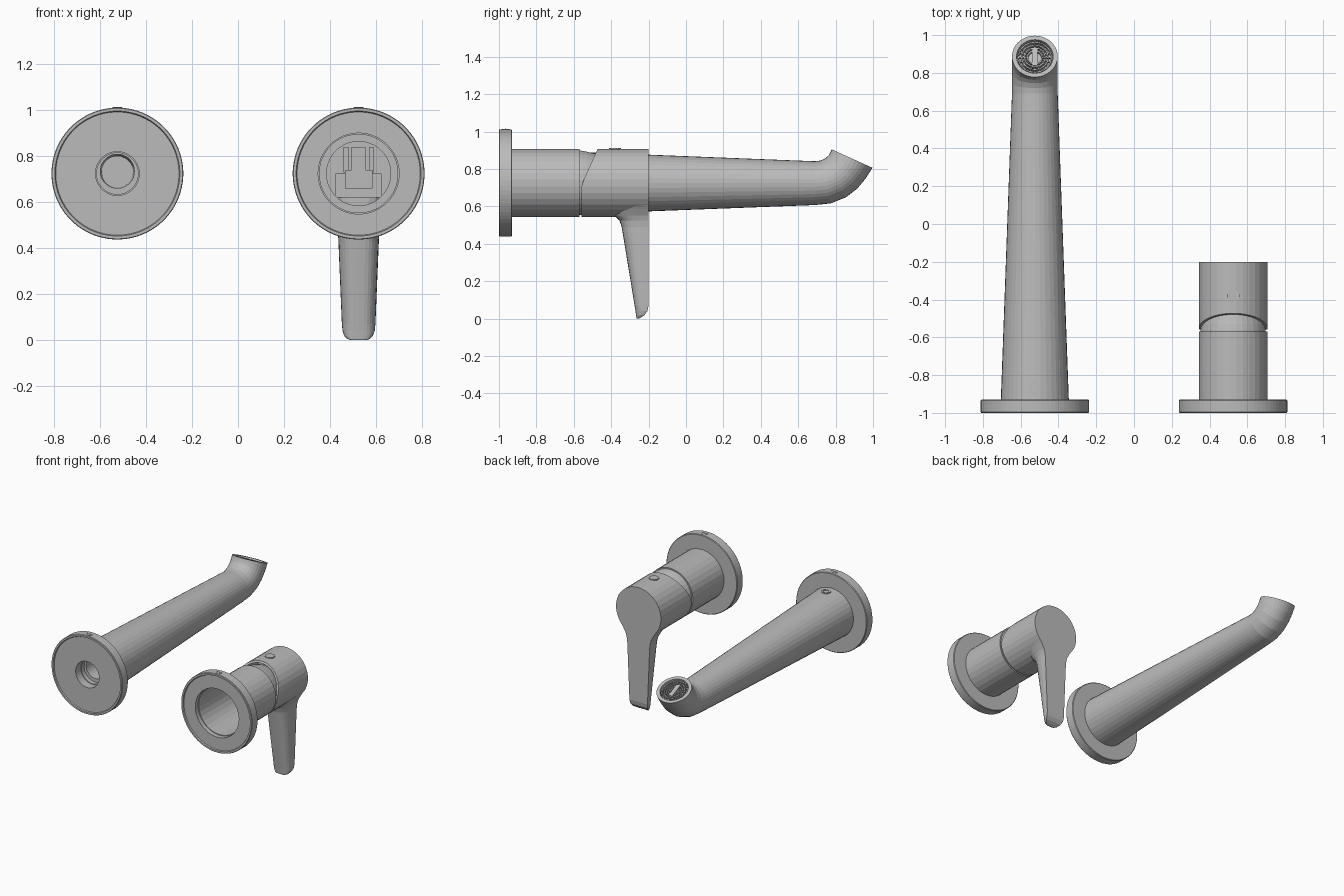
import bpy, bmesh
from math import sin, cos, pi, copysign
from mathutils import Vector, Matrix

cube = bpy.data.objects.get("Cube")
if cube:
    bpy.data.objects.remove(cube, do_unlink=True)

metal = bpy.data.materials.new("satin grey metal")
metal.use_nodes = True
grey = (0.5, 0.5, 0.5, 1)
metal.diffuse_color = grey
metal.node_tree.nodes["Principled BSDF"].inputs["Base Color"].default_value = grey

SPOUT_X, HANDLE_X, AXIS_Z = -0.525, 0.525, 0.725
WALL, PLATE_FRONT, PLATE_R = -1.0, -0.93, 0.287


def finish(bm, name):
    bmesh.ops.recalc_face_normals(bm, faces=bm.faces)
    mesh = bpy.data.meshes.new(name)
    bm.to_mesh(mesh)
    bm.free()
    mesh.materials.append(metal)
    obj = bpy.data.objects.new(name, mesh)
    bpy.context.collection.objects.link(obj)
    return obj


def loft(name, rings, loop=False):
    """Skin a list of point rings; cap the ends unless the rings form a loop."""
    bm = bmesh.new()
    vs = [[bm.verts.new(p) for p in ring] for ring in rings]
    n = len(vs[0])
    pairs = list(zip(vs, vs[1:])) + ([(vs[-1], vs[0])] if loop else [])
    for a, b in pairs:
        for i in range(n):
            j = (i + 1) % n
            bm.faces.new((a[i], a[j], b[j], b[i]))
    if not loop:
        bm.faces.new(vs[0])
        bm.faces.new(vs[-1])
    return finish(bm, name)


def lathe(name, x, profile, seg, shape=lambda p: p, loop=True):
    """Turn (radius, y) points around an axis parallel to y."""
    angles = [2 * pi * (i + 0.5) / seg for i in range(seg)]
    return loft(name, [[shape(Vector((x + r * cos(a), y, AXIS_Z + r * sin(a))))
                        for a in angles] for r, y in profile], loop)


def disc(name, radius, depth, matrix, seg=20):
    bm = bmesh.new()
    bmesh.ops.create_cone(bm, cap_ends=True, segments=seg, radius1=radius,
                          radius2=radius, depth=depth, matrix=matrix)
    return finish(bm, name)


def box(name, size, matrix):
    bm = bmesh.new()
    bmesh.ops.create_cube(bm, size=1, matrix=matrix @ Matrix.Diagonal((*size, 1)))
    return finish(bm, name)


def hoop(name, outer, inner, depth, matrix, seg=32):
    rings = []
    for r, z in ((outer, 0), (outer, depth), (inner, depth), (inner, 0)):
        rings.append([matrix @ Vector((r * cos(2 * pi * i / seg),
                                       r * sin(2 * pi * i / seg), z)) for i in range(seg)])
    return loft(name, rings, True)


def at(x, y, z):
    return Matrix.Translation((x, y, z))


# Wall plates with a shallow recess behind and a slotted screw in the rim
for side, x, hole in (("spout", SPOUT_X, 0.095), ("handle", HANDLE_X, 0.176)):
    lathe(side + "_wall_plate", x, [
        (hole, -0.992), (0.268, -0.992), (0.272, WALL), (PLATE_R - 0.003, WALL),
        (PLATE_R, -0.996), (PLATE_R, -0.934), (PLATE_R - 0.004, PLATE_FRONT),
        (hole, PLATE_FRONT)], 72)
    top = AXIS_Z + PLATE_R
    disc(side + "_plate_screw", 0.022, 0.03, at(x, -0.965, top - 0.0135))
    box(side + "_plate_screw_slot", (0.042, 0.006, 0.004), at(x, -0.965, top + 0.001))

# Spout: bore, tapered outside, upturned tip and recessed outlet as one skin
SEG = 36


def section(upper, lower, half_width):
    """Oval ring from its upper and lower (y, z) points."""
    u, l = Vector((0, *upper)), Vector((0, *lower))
    mid, half = (u + l) / 2, (u - l) / 2
    mid.x = SPOUT_X
    return [mid + half * cos(a) + Vector((half_width * sin(a), 0, 0))
            for a in (2 * pi * i / SEG for i in range(SEG))]


def straight(y, r, z=AXIS_Z):
    return section((y, z + r), (y, z - r), r)


bend = [((0.69, 0.841), (0.69, 0.607)), ((0.72, 0.845), (0.775, 0.616)),
        ((0.745, 0.856), (0.855, 0.648)), ((0.763, 0.872), (0.915, 0.694)),
        ((0.772, 0.888), (0.96, 0.748)), ((0.778, 0.905), (0.997, 0.806))]
tip_up, tip_low = (Vector((SPOUT_X, *p)) for p in bend[-1])
tip = (tip_up + tip_low) / 2
along = (tip_up - tip_low).normalized()
out = Vector((1, 0, 0)).cross(along)
if out.z < 0:
    out = -out


def tip_ring(r, depth):
    c = tip - out * depth
    return [c + along * r * cos(2 * pi * i / SEG)
            + Vector((r * sin(2 * pi * i / SEG), 0, 0)) for i in range(SEG)]


loft("spout", [straight(0.6, 0.068, 0.732), straight(-0.9, 0.074, 0.735),
               straight(-0.9, 0.09), straight(-0.932, 0.09), straight(-0.932, 0.18)]
     + [section(u, l, 0.121) for u, l in bend]
     + [tip_ring(0.097, 0), tip_ring(0.094, 0.03)])

# Aerator in the outlet: rings, spokes and a centre bar
tilt = Matrix.Translation(tip - out * 0.03) @ Matrix(
    (Vector((1, 0, 0)), along, Vector((1, 0, 0)).cross(along))).transposed().to_4x4()
if (tilt.to_3x3() @ Vector((0, 0, 1))).dot(out) < 0:
    tilt = tilt @ Matrix.Rotation(pi, 4, 'Y')
for i, r in enumerate((0.091, 0.074, 0.058, 0.042)):
    hoop("aerator_ring_%d" % (i + 1), r, r - 0.007, 0.02, tilt)
for i in range(20):
    spin = Matrix.Rotation(2 * pi * i / 20, 4, 'Z')
    box("aerator_spoke_%d" % (i + 1), (0.05, 0.004, 0.015),
        tilt @ spin @ at(0.063, 0, 0.008))
box("aerator_centre_bar", (0.03, 0.1, 0.024), tilt @ at(0, 0, 0.012))

# Fixing screw on the spout base
hoop("spout_screw_rim", 0.032, 0.02, 0.03, at(SPOUT_X, -0.87, AXIS_Z + 0.151), 20)
disc("spout_screw", 0.02, 0.02, at(SPOUT_X, -0.87, AXIS_Z + 0.164), 6)

# Handle body tube and the domed neck inside the cap
lathe("handle_body", HANDLE_X, [(0.182, PLATE_FRONT - 0.03), (0.182, -0.57),
                                (0.171, -0.57), (0.171, PLATE_FRONT - 0.03)], 32)
lathe("handle_neck", HANDLE_X, [(0.173, -0.6), (0.173, -0.56), (0.168, -0.53),
                                (0.158, -0.49), (0.145, -0.45), (0.14, -0.45),
                                (0.14, -0.6)], 32)


# Turning cap, cut back at a slant along its upper half
def slant(p):
    if p.y < -0.5:
        p.y += max(0, p.z - 0.717) * 0.45
    return p


lathe("handle_cap", HANDLE_X, [(0.168, -0.29), (0.168, -0.558), (0.182, -0.558),
                               (0.182, -0.2)], 32, slant, loop=False)
disc("cap_plug", 0.033, 0.03, at(HANDLE_X, -0.38, AXIS_Z + 0.171), 24)

# Lever: flat outer face, rounded back, flaring into the cap
lever = [(0.62, 0.147, -0.4, -0.2), (0.585, 0.124, -0.4, -0.2),
         (0.55, 0.104, -0.385, -0.2), (0.525, 0.096, -0.356, -0.2),
         (0.49, 0.091, -0.344, -0.2), (0.43, 0.088, -0.334, -0.2),
         (0.07, 0.073, -0.275, -0.2), (0.04, 0.07, -0.27, -0.206),
         (0.018, 0.062, -0.267, -0.222), (0.006, 0.05, -0.265, -0.24),
         (0.0, 0.035, -0.263, -0.252)]


def lever_ring(z, w, y0, y1):
    ring = []
    for i in range(17):
        c, s = cos(pi * i / 16), max(0, sin(pi * i / 16))
        ring.append(Vector((HANDLE_X + w * copysign(abs(c) ** 0.7, c),
                            y1 + (y0 - y1) * s ** 0.7, z)))
    return ring


loft("handle_lever", [lever_ring(*s) for s in lever])

# Mixing stem and its carrier inside the cap
box("stem_carrier", (0.2, 0.1, 0.14), at(HANDLE_X, -0.33, 0.655))
box("stem_block", (0.12, 0.12, 0.08), at(HANDLE_X, -0.4, 0.7))
box("stem_bar", (0.06, 0.17, 0.14), at(HANDLE_X, -0.37, 0.77))
for s in (-1, 1):
    box("stem_guide_left" if s > 0 else "stem_guide_right", (0.02, 0.12, 0.11),
        at(HANDLE_X + s * 0.055, -0.35, 0.785))
